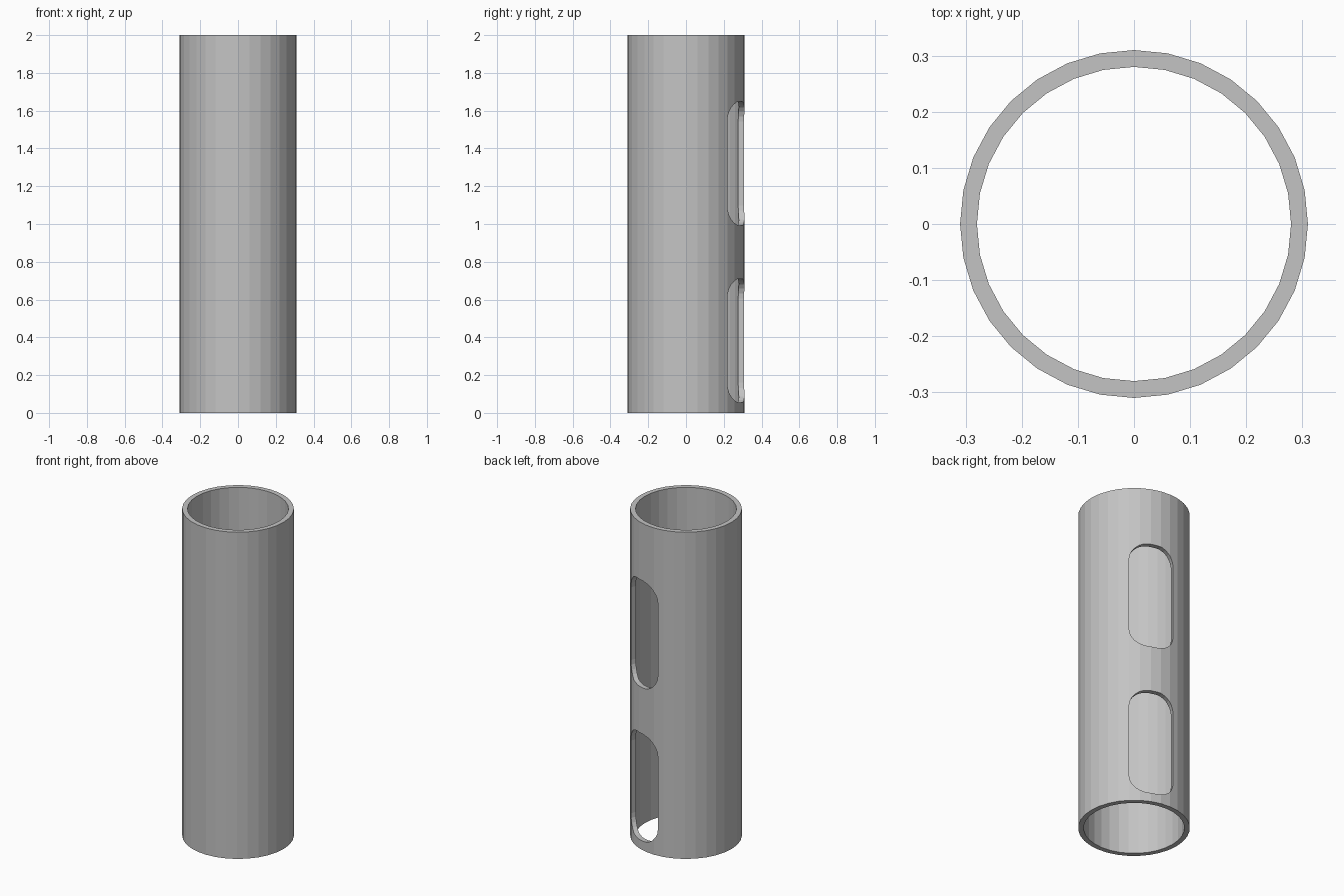
import bpy, bmesh, math
from mathutils import Matrix, Vector

if "Cube" in bpy.data.objects:
    bpy.data.objects.remove(bpy.data.objects["Cube"])

SIDES, R_OUT, R_IN, HEIGHT = 32, 0.31, 0.28, 2.0
SLOT_DIR = math.radians(69.7)      # slots face back and slightly right
SLOT_W, SLOT_R = 0.26, 0.105

grey = bpy.data.materials.new("plain grey")
grey.diffuse_color = (0.55, 0.55, 0.55, 1)
grey.use_nodes = True
grey.node_tree.nodes["Principled BSDF"].inputs["Base Color"].default_value = grey.diffuse_color


def make_object(name, bm):
    bmesh.ops.recalc_face_normals(bm, faces=bm.faces)
    mesh = bpy.data.meshes.new(name)
    bm.to_mesh(mesh)
    bm.free()
    mesh.materials.append(grey)
    obj = bpy.data.objects.new(name, mesh)
    bpy.context.collection.objects.link(obj)
    return obj


# Hollow tube: a rectangular wall section swept round the z axis
bm = bmesh.new()
rings = []
for i in range(SIDES):
    a = 2 * math.pi * i / SIDES
    rings.append([bm.verts.new((r * math.cos(a), r * math.sin(a), z))
                  for r, z in ((R_OUT, 0), (R_OUT, HEIGHT), (R_IN, HEIGHT), (R_IN, 0))])
for i in range(SIDES):
    p, q = rings[i], rings[(i + 1) % SIDES]
    for k in range(4):
        n = (k + 1) % 4
        bm.faces.new((p[k], q[k], q[n], p[n]))
tube = make_object("tube", bm)


# Rounded rectangle cutter, pushed radially through one wall
def slot_cutter(name, z0, z1):
    bm = bmesh.new()
    hw, hh, steps = SLOT_W / 2 - SLOT_R, (z1 - z0) / 2 - SLOT_R, 6
    outline = []
    for c, (sx, sz) in enumerate(((1, 1), (-1, 1), (-1, -1), (1, -1))):
        for s in range(steps + 1):
            a = math.pi / 2 * (c + s / steps)
            outline.append(bm.verts.new((0.15, sx * hw + SLOT_R * math.cos(a),
                                         sz * hh + SLOT_R * math.sin(a))))
    face = bm.faces.new(outline)
    ext = bmesh.ops.extrude_face_region(bm, geom=[face], use_keep_orig=True)
    moved = [g for g in ext["geom"] if isinstance(g, bmesh.types.BMVert)]
    bmesh.ops.translate(bm, verts=moved, vec=Vector((0.35, 0, 0)))
    bm.transform(Matrix.Translation((0, 0, (z0 + z1) / 2)) @ Matrix.Rotation(SLOT_DIR, 4, 'Z'))
    obj = make_object(name, bm)
    obj.hide_render = True
    obj.hide_set(True)
    return obj


# Two matching slots, one above the other
for name, z0, z1 in (("lower_slot_cutter", 0.055, 0.71), ("upper_slot_cutter", 0.993, 1.648)):
    mod = tube.modifiers.new(name, 'BOOLEAN')
    mod.operation = 'DIFFERENCE'
    mod.solver = 'EXACT'
    mod.object = slot_cutter(name, z0, z1)
